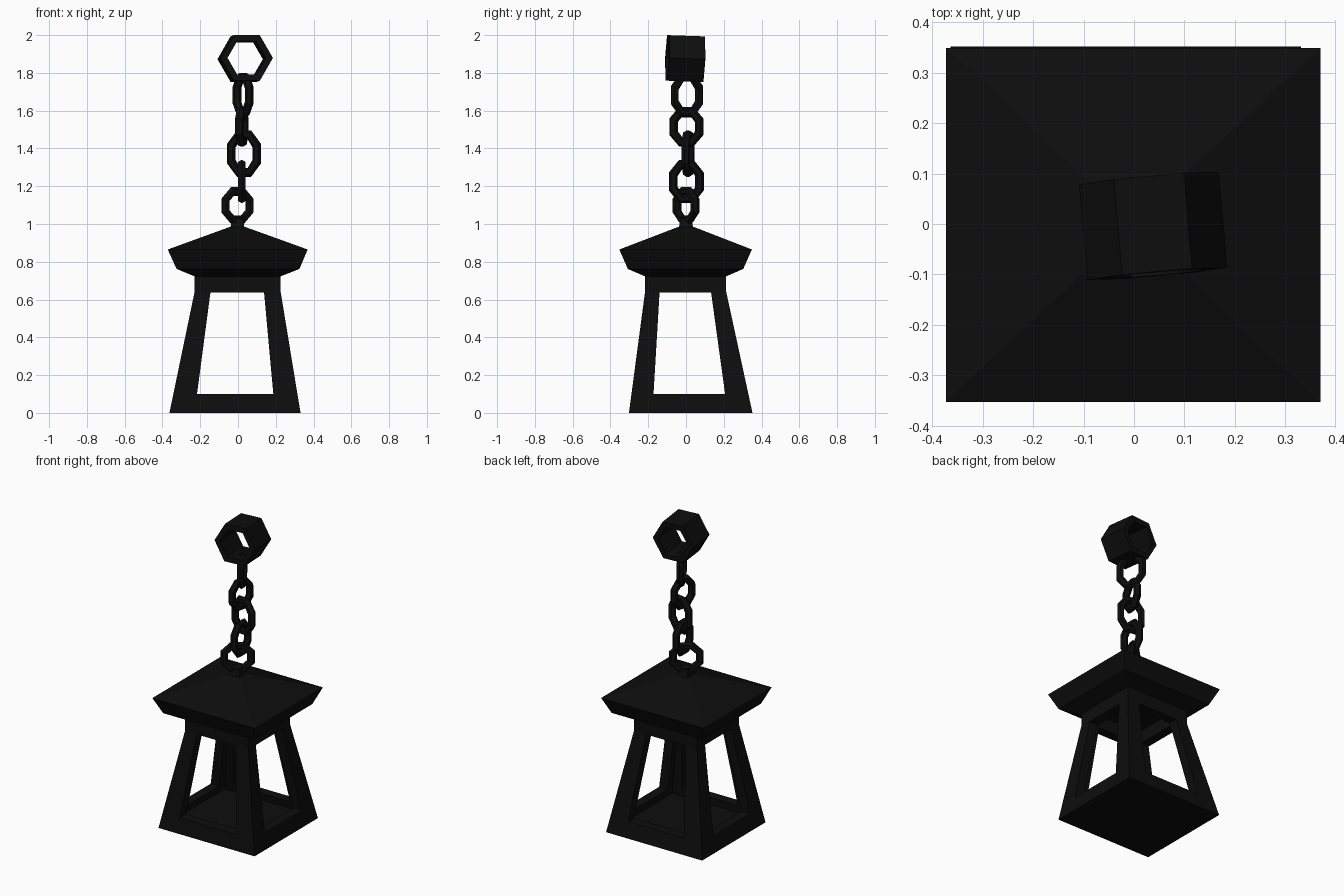
import bpy, bmesh
from math import sin, cos, pi, radians

if "Cube" in bpy.data.objects:
    bpy.data.objects.remove(bpy.data.objects["Cube"])

iron = bpy.data.materials.new("black_iron")
iron.diffuse_color = (0.004, 0.004, 0.004, 1)
iron.use_nodes = True
iron.node_tree.nodes["Principled BSDF"].inputs["Base Color"].default_value = iron.diffuse_color


def finish(name, bm):
    bmesh.ops.recalc_face_normals(bm, faces=bm.faces)
    me = bpy.data.meshes.new(name)
    bm.to_mesh(me)
    bm.free()
    me.materials.append(iron)
    ob = bpy.data.objects.new(name, me)
    bpy.context.collection.objects.link(ob)
    return ob


def loft(name, rings):
    """Closed four-sided loft through (z, x0, x1, y0, y1) rectangles."""
    bm = bmesh.new()
    loops = [[bm.verts.new((x, y, z)) for x, y in ((x0, y0), (x1, y0), (x1, y1), (x0, y1))]
             for z, x0, x1, y0, y1 in rings]
    for a, b in zip(loops, loops[1:]):
        for i in range(4):
            j = (i + 1) % 4
            bm.faces.new((a[i], a[j], b[j], b[i]))
    bm.faces.new(loops[0][::-1])
    bm.faces.new(loops[-1])
    return finish(name, bm)


def cut(target, cutter):
    cutter.hide_render = True
    cutter.hide_set(True)
    mod = target.modifiers.new(cutter.name, 'BOOLEAN')
    mod.operation = 'DIFFERENCE'
    mod.solver = 'EXACT'
    mod.object = cutter
    bpy.context.view_layer.objects.active = target
    bpy.ops.object.modifier_apply(modifier=mod.name)
    bpy.data.objects.remove(cutter)


# lantern body: slightly skewed tapered box, hollowed, with a window on each side
body = loft("lantern_body", [(0, -.363, .331, -.302, .352),
                             (.64, -.23, .226, -.217, .213),
                             (.745, -.23, .226, -.217, .213)])
cut(body, loft("cavity", [(.05, -.293, .261, -.232, .282),
                          (.64, -.17, .166, -.157, .153),
                          (.72, -.17, .166, -.157, .153)]))
cut(body, loft("front_back_windows", [(.1, -.217, .187, -1, 1), (.637, -.146, .138, -1, 1)]))
cut(body, loft("side_windows", [(.1, -1, 1, -.172, .207), (.637, -1, 1, -.14, .133)]))

# roof with flared eaves, and the small peg on its peak
loft("roof", [(.723, -.23, .226, -.217, .213),
              (.762, -.325, .325, -.308, .303),
              (.865, -.372, .369, -.353, .349),
              (.985, -.042, .036, -.04, .04)])
loft("roof_peg", [(.97, -.042, .036, -.04, .04), (1.03, -.03, .026, -.028, .028)])


# chain links: eight-sided elongated loops with a six-sided tube
def chain_link(name, x, y, z0, z1, width, turn, r=.023):
    bm = bmesh.new()
    k = 1 / cos(pi / 8)
    a, b = (width / 2 - r) * k, ((z1 - z0) / 2 - r) * k
    rings = []
    for i in range(8):
        t = (i + .5) * pi / 4
        ring = []
        for s in range(6):
            u = s * pi / 3
            ring.append(bm.verts.new(((a + r * cos(u) * k) * cos(t), r * sin(u),
                                      (b + r * cos(u) * k) * sin(t))))
        rings.append(ring)
    for i in range(8):
        p, q = rings[i], rings[(i + 1) % 8]
        for s in range(6):
            n = (s + 1) % 6
            bm.faces.new((p[s], p[n], q[n], q[s]))
    ob = finish(name, bm)
    ob.location = (x, y, (z0 + z1) / 2)
    ob.rotation_euler = (0, 0, radians(turn))


for i, spec in enumerate([(.027, .005, 1.565, 1.80, .19, 117),
                          (.02, .002, 1.41, 1.62, .185, 78),
                          (.032, .01, 1.25, 1.495, .185, -11),
                          (.02, .002, 1.11, 1.34, .185, 90),
                          (-.003, 0, 1.0, 1.195, .205, 37)]):
    chain_link(f"chain_link_{i + 1}", *spec)

# hexagonal top ring, an open sleeve along y
bm = bmesh.new()
sections = [[bm.verts.new((R * cos(i * pi / 3), y, R * sin(i * pi / 3))) for i in range(6)]
            for R, y in ((.139, -.095), (.139, .095), (.102, .095), (.102, -.095))]
for s in range(4):
    p, q = sections[s], sections[(s + 1) % 4]
    for i in range(6):
        j = (i + 1) % 6
        bm.faces.new((p[i], p[j], q[j], q[i]))
ring = finish("top_ring", bm)
ring.location = (.038, -.004, 1.876)
ring.rotation_euler = (radians(-2), 0, radians(5))
